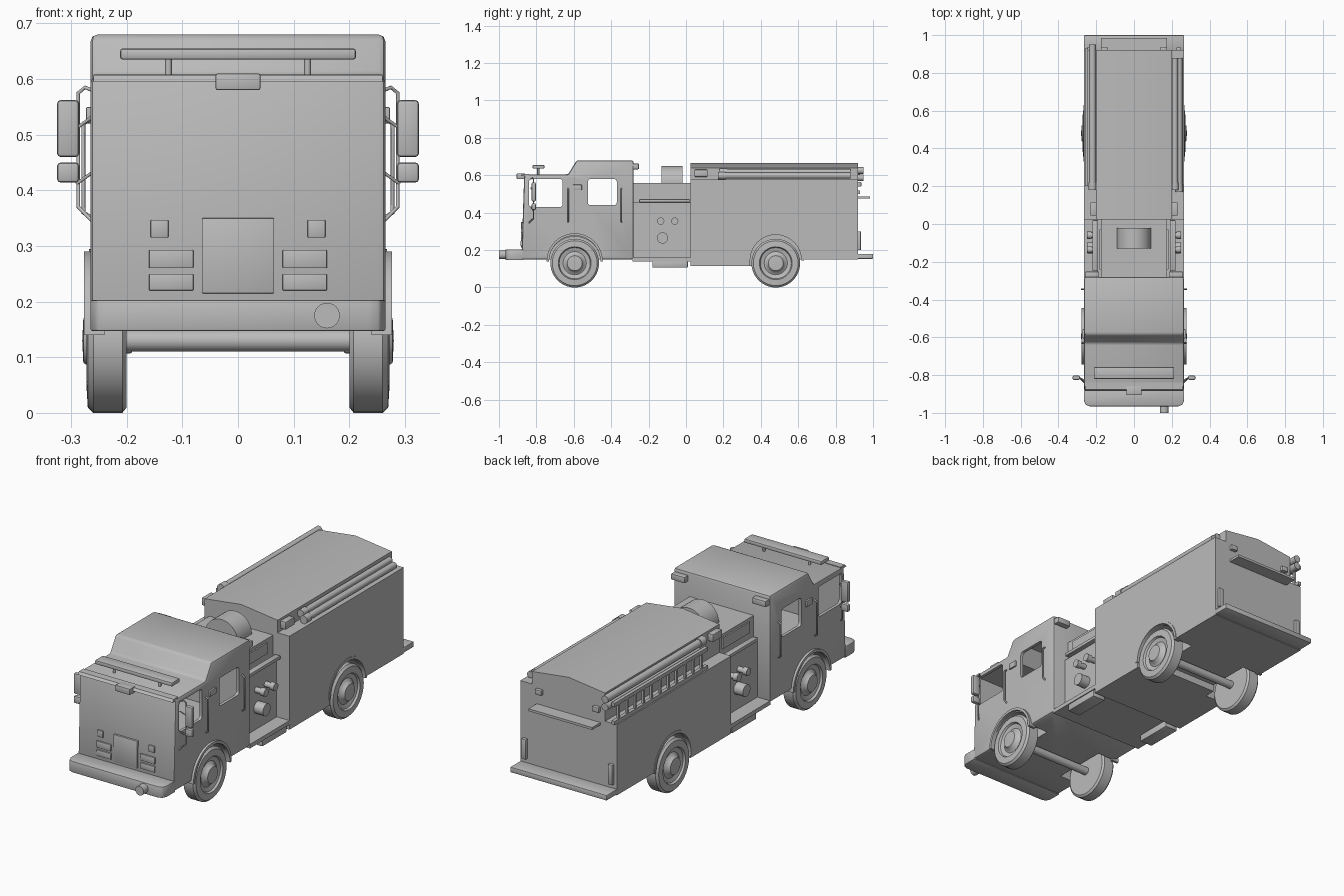
import bpy, bmesh, math
from mathutils import Vector

cube = bpy.data.objects.get("Cube")
if cube:
    bpy.data.objects.remove(cube, do_unlink=True)

GREY = (0.5, 0.5, 0.5, 1)
paint = bpy.data.materials.new("plain_grey")
paint.use_nodes = True
paint.diffuse_color = GREY
paint.node_tree.nodes["Principled BSDF"].inputs["Base Color"].default_value = GREY


def add(name, bm, bevel=0, smooth=False):
    bmesh.ops.recalc_face_normals(bm, faces=bm.faces)
    if bevel:
        sharp = [e for e in bm.edges if e.calc_face_angle(0) > 0.6]
        bmesh.ops.bevel(bm, geom=sharp, offset=bevel, segments=2, affect='EDGES', profile=0.5)
    mesh = bpy.data.meshes.new(name)
    bm.to_mesh(mesh)
    bm.free()
    mesh.materials.append(paint)
    obj = bpy.data.objects.new(name, mesh)
    bpy.context.collection.objects.link(obj)
    if smooth or bevel:
        shade(obj)
    return obj


def shade(obj):
    bpy.ops.object.select_all(action='DESELECT')
    bpy.context.view_layer.objects.active = obj
    obj.select_set(True)
    bpy.ops.object.shade_smooth_by_angle(angle=math.radians(35))


def prism(name, pts, axis, lo, hi, bevel=0, smooth=False):
    """Extrude a 2D outline along an axis; outline is (y,z), (x,z) or (x,y)."""
    bm = bmesh.new()

    def place(p, d):
        v = list(p)
        v.insert("xyz".index(axis), d)
        return bm.verts.new(v)
    a, b = [[place(p, d) for p in pts] for d in (lo, hi)]
    bm.faces.new(a)
    bm.faces.new(b)
    for i in range(len(pts)):
        j = (i + 1) % len(pts)
        bm.faces.new((a[i], a[j], b[j], b[i]))
    return add(name, bm, bevel, smooth)


def box(name, x, y, z, bevel=0):
    return prism(name, [(x[0], y[0]), (x[1], y[0]), (x[1], y[1]), (x[0], y[1])], 'z', z[0], z[1], bevel)


def arc(c, r, n=32, a0=0, a1=2 * math.pi, closed=True):
    steps = n if closed else n - 1
    return [(c[0] + r * math.cos(a0 + (a1 - a0) * i / steps),
             c[1] + r * math.sin(a0 + (a1 - a0) * i / steps)) for i in range(n)]


def rod(name, c, r, axis, lo, hi, n=24):
    return prism(name, arc(c, r, n), axis, lo, hi, 0, True)


def rounded(y, z, r):
    pts = []
    for k, (cy, cz) in enumerate([(y[1] - r, z[1] - r), (y[0] + r, z[1] - r),
                                  (y[0] + r, z[0] + r), (y[1] - r, z[0] + r)]):
        pts += arc((cy, cz), r, 5, k * math.pi / 2, (k + 1) * math.pi / 2, False)
    return pts


def pipe(name, path, r):
    """Thin bent rod swept through points."""
    cu = bpy.data.curves.new(name, 'CURVE')
    cu.dimensions = '3D'
    cu.bevel_depth, cu.bevel_resolution, cu.use_fill_caps = r, 2, True
    sp = cu.splines.new('POLY')
    sp.points.add(len(path) - 1)
    for p, co in zip(sp.points, path):
        p.co = (*co, 1)
    cu.materials.append(paint)
    obj = bpy.data.objects.new(name, cu)
    bpy.context.collection.objects.link(obj)


def cut(obj, cutters):
    for c in cutters:
        c.hide_render = True
        m = obj.modifiers.new("cut", 'BOOLEAN')
        m.operation, m.solver, m.object = 'DIFFERENCE', 'EXACT', c
    dg = bpy.context.evaluated_depsgraph_get()
    mesh = bpy.data.meshes.new_from_object(obj.evaluated_get(dg))
    obj.modifiers.clear()
    obj.data = mesh
    for c in cutters:
        bpy.data.objects.remove(c, do_unlink=True)
    shade(obj)


def span(s, a, b):
    return tuple(sorted((s * a, s * b)))


W = 0.265
FRONT, REAR = (-0.595, 0.13), (0.48, 0.13)

# Cab shell with open side windows and wheel wells
cab = prism("cab", [(-.88, .15), (-.865, .605), (-.63, .605), (-.585, .68), (-.28, .68), (-.28, .15)],
            'x', -W, W, 0.012)
cuts = [prism("cab_space", [(-.86, .3), (-.85, .59), (-.62, .59), (-.575, .665), (-.295, .665), (-.295, .3)],
              'x', -.25, .25),
        prism("front_window_cut", rounded((-.84, -.66), (.43, .58), .015), 'x', -.4, .4),
        prism("rear_window_cut", rounded((-.525, -.37), (.44, .58), .015), 'x', -.4, .4)]
for s in (1, -1):
    cuts.append(rod("front_well", FRONT, .142, 'x', *span(s, .16, .4), 40))
cut(cab, cuts)

# Bumper and siren
bumper = [(-W, -.87), (-W, -.935), (-.255, -.957), (-.235, -.965), (.235, -.965), (.255, -.957), (W, -.935), (W, -.87)]
prism("bumper", bumper, 'z', .147, .203, .004)
rod("siren", (.16, .175), .023, 'y', -1, -.95)

# Front panel: grille, lamps, badge plate
def front_plate(name, x, z):
    y = -.881 + (sum(z) / 2 - .15) * .033
    box(name, x, (y - .006, y + .006), z, .002)
front_plate("grille", (-.065, .065), (.215, .35))
for s in (1, -1):
    front_plate("lower_headlight", span(s, .08, .16), (.22, .25))
    front_plate("upper_headlight", span(s, .08, .16), (.26, .293))
    front_plate("signal_lamp", span(s, .125, .157), (.315, .347))
box("front_marker", (-.04, .04), (-.905, -.86), (.58, .61), .003)
prism("brow", [(-.885, .595), (-.875, .607), (-.84, .608), (-.84, .595)], 'x', -.26, .26)

# Roof light bar
box("light_bar", (-.212, .212), (-.82, -.757), (.635, .655), .005)
for s in (1, -1):
    rod("light_bar_post", (s * .125, -.79), .006, 'z', .6, .64, 12)

# Rear body with hose bed cover, side shelves and wheel wells
body = prism("rear_body", [(-W, .115), (W, .115), (W, .578), (.2, .578), (.2, .64), (0, .665),
                           (-.2, .64), (-.2, .5), (-W, .5)], 'y', .025, .92)
cuts = [box("tail_cut", (-.5, .5), (.4, 1.2), (0, .15))]
for s in (1, -1):
    cuts.append(rod("rear_well", (.48, .145), .14, 'x', *span(s, .16, .4), 40))
cut(body, cuts)
box("tail_step", (-W, W), (.91, 1), (.153, .18), .004)
box("tail_shelf", (-.175, .175), (.91, .985), (.475, .487))
for s in (1, -1):
    box("tail_lamp", span(s, .14, .175), (.915, .937), (.54, .565), .003)
    box("corner_lamp", span(s, .225, .25), (.915, .935), (.2, .3), .003)
    box("bed_lamp", span(s, .2, .23), (.045, .115), (.592, .63), .003)

# Hard hoses on both shelves
for name, x, z, r, y0, y1 in [("right_hose", .217, .618, .015, .2, .88), ("right_hose", .24, .598, .016, .19, .88),
                              ("left_hose", -.22, .625, .018, .2, .95), ("left_hose", -.22, .587, .018, .2, .95)]:
    rod(name, (x, z), r, 'y', y0, y1)
    rod(name + "_cap", (x, z), r + .004, 'y', y0 - .02, y0 + .02)

# Ladder along the lower shelf
for z in (.51, .6):
    box("ladder_rail", (-.26, -.243), (.2, .93), (z - .009, z + .009))
for i in range(11):
    y = .24 + i * .065
    box("ladder_rung", (-.257, -.246), (y - .006, y + .006), (.51, .6))

# Pump section between cab and body
box("pump_house", (-.195, .195), (-.285, .03), (.15, .455))
box("pump_top", (-.175, .175), (-.285, .03), (.45, .56))
box("pump_floor", (-W, W), (-.285, .03), (.14, .16))
rod("hose_drum", (0, .56), .09, 'y', -.13, -.02, 40)
for s in (1, -1):
    box("pump_rail", span(s, .19, .22), (-.25, .02), (.455, .472), .003)
    box("pump_step", span(s, .19, .26), (-.18, .01), (.107, .145), .004)
    for y in (-.135, -.06):
        rod("outlet", (y, .355), .014, 'x', *span(s, .19, .24))
        rod("outlet_cap", (y, .355), .019, 'x', *span(s, .225, .25))
    rod("intake", (-.125, .265), .03, 'x', *span(s, .19, .245))
    box("gauge_panel", span(s, .17, .182), (-.24, -.03), (.49, .545))

# Cab side fittings
for s in (1, -1):
    box("cab_rear_lamp", span(s, .185, .26), (-.285, -.252), (.632, .662), .004)
    box("cab_side_lamp", span(s, .26, .273), (-.605, -.557), (.52, .55), .003)
    for y in (-.63, -.345):
        pipe("grab_handle", [(s * .262, y, .35), (s * .278, y, .36), (s * .278, y, .52), (s * .262, y, .53)], .004)
    pipe("mirror_arm", [(s * .262, -.83, .58), (s * .275, -.82, .585), (s * .287, -.815, .575),
                        (s * .287, -.815, .37), (s * .262, -.84, .345)], .0035)
    for z in (.512, .412):
        pipe("mirror_brace", [(s * .262, -.83, z + .02), (s * .29, -.815, z)], .003)
    box("large_mirror", span(s, .286, .325), (-.825, -.803), (.46, .562), .006)
    box("small_mirror", span(s, .286, .325), (-.825, -.803), (.414, .45), .006)


# Wheels: lathed tyre with recessed rim and raised hub
def wheel(name, c, s):
    prof = [(.2, 0), (.2, .12), (.208, .13), (.26, .13), (.27, .12), (.272, .088), (.262, .083),
            (.256, .062), (.262, .05), (.278, .04), (.28, 0)]
    bm = bmesh.new()
    vs = [bm.verts.new((s * x, c[0], c[1] + r)) for x, r in prof]
    es = [bm.edges.new(p) for p in zip(vs, vs[1:])]
    bmesh.ops.spin(bm, geom=vs + es, cent=(0, *c), axis=(1, 0, 0), angle=2 * math.pi, steps=40, use_merge=True)
    bmesh.ops.remove_doubles(bm, verts=bm.verts, dist=1e-5)
    add(name, bm, 0, True)


for s in (1, -1):
    wheel("front_wheel", FRONT, s)
    wheel("rear_wheel", REAR, s)
    for name, c, r, x in [("front_fender", (-.595, .14), .15, .277), ("rear_fender", (.48, .145), .15, .268)]:
        rim = arc(c, r, 25, 0, math.pi, False) + arc(c, r - .013, 25, math.pi, 0, False)
        prism(name, rim, 'x', *span(s, .24, x), 0, True)
for y, z in (FRONT, REAR):
    rod("axle", (y, z), .02, 'x', -.21, .21, 16)
